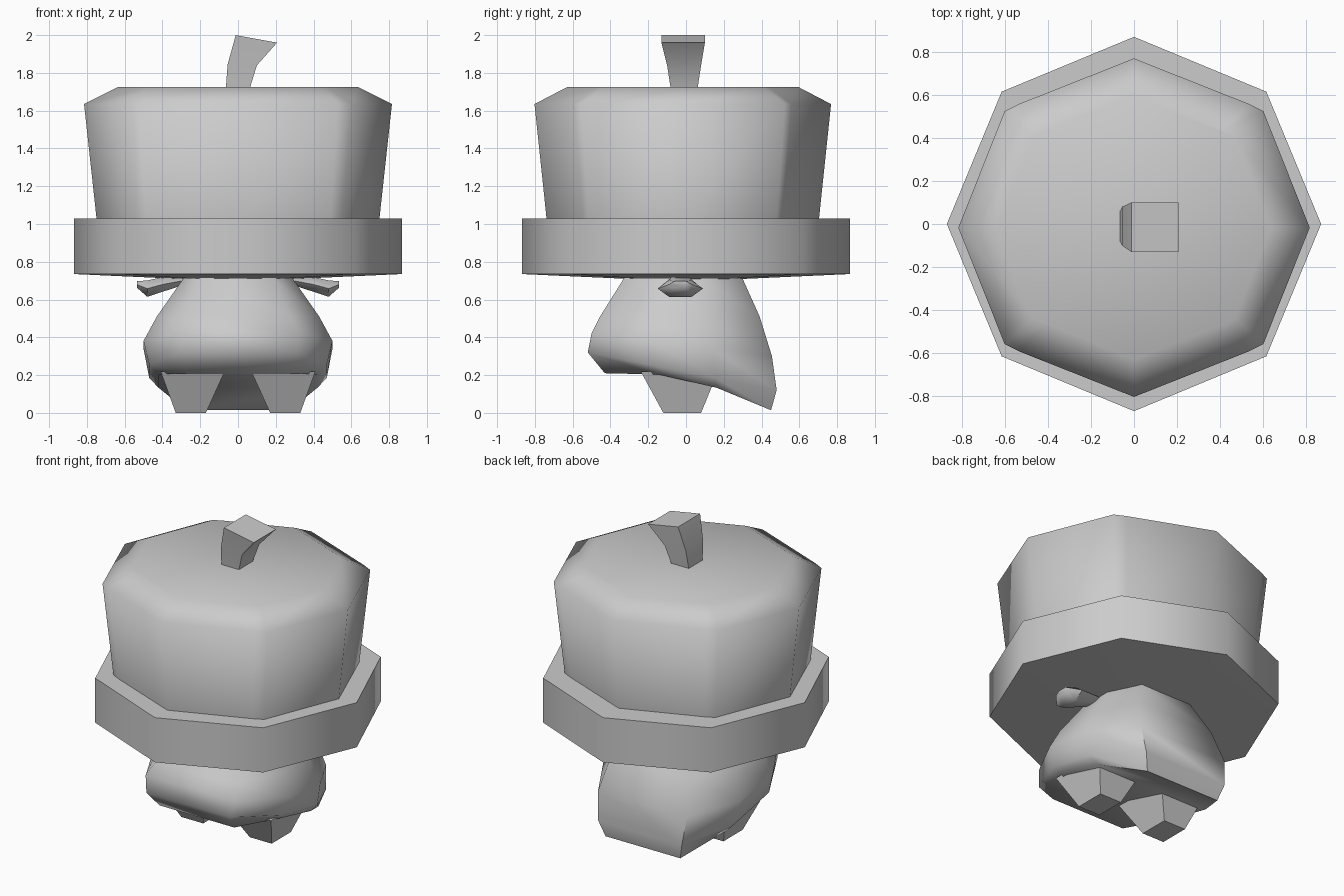
import bpy, bmesh, math

cube = bpy.data.objects.get("Cube")
if cube:
    bpy.data.objects.remove(cube, do_unlink=True)

grey = bpy.data.materials.new("light grey")
grey.use_nodes = True
grey.diffuse_color = (0.6, 0.6, 0.6, 1)
grey.node_tree.nodes["Principled BSDF"].inputs["Base Color"].default_value = (0.6, 0.6, 0.6, 1)


def loft(name, rings, smooth_angle, strip_end=False):
    """Skin a list of equal-length rings and close both ends."""
    bm = bmesh.new()
    vs = [[bm.verts.new(p) for p in ring] for ring in rings]
    n = len(rings[0])
    for a, b in zip(vs, vs[1:]):
        for i in range(n):
            j = (i + 1) % n
            bm.faces.new((a[i], a[j], b[j], b[i]))
    bm.faces.new(vs[0])
    end = vs[-1]
    if strip_end:  # close a bent end with quads running across it
        for i in range(n // 2 - 1):
            bm.faces.new((end[i], end[i + 1], end[n - 2 - i], end[n - 1 - i]))
    else:
        bm.faces.new(end)
    bmesh.ops.recalc_face_normals(bm, faces=bm.faces)
    mesh = bpy.data.meshes.new(name)
    bm.to_mesh(mesh)
    bm.free()
    mesh.materials.append(grey)
    obj = bpy.data.objects.new(name, mesh)
    bpy.context.collection.objects.link(obj)
    bpy.ops.object.select_all(action='DESELECT')
    obj.select_set(True)
    bpy.context.view_layer.objects.active = obj
    bpy.ops.object.shade_smooth_by_angle(angle=math.radians(smooth_angle))
    return obj


def octagon(r, z):
    return [(r * math.cos(k * math.pi / 4), r * math.sin(k * math.pi / 4), z) for k in range(8)]


def rect(x0, x1, y0, y1, z0, z1):
    """Four-sided ring whose height runs from z0 at x0 to z1 at x1."""
    return [(x0, y0, z0), (x1, y0, z1), (x1, y1, z1), (x0, y1, z0)]


# Hat brim: thick octagonal disc with a slightly sagging underside
loft("hat_brim", [octagon(0.868, 1.03), octagon(0.868, 0.735), octagon(0.32, 0.71)], 50)

# Hat crown: octagon with clipped diagonal corners and a bevelled top
quarter = [(0.815, 0), (0.60, 0.54), (0.53, 0.575)]
outline = []
for k in range(4):
    sx, sy = [(1, 1), (-1, 1), (-1, -1), (1, -1)][k]
    pts = quarter if k % 2 == 0 else [(0, 0.785)] + quarter[:0:-1]
    outline += [(sx * x, sy * y) for x, y in pts]


def crown_ring(scale, z):
    return [(x * scale, y * scale - 0.017, z) for x, y in outline]


loft("hat_crown", [crown_ring(0.915, 1.0), crown_ring(1.0, 1.635), crown_ring(0.78, 1.725)], 75)

# Stem: flared, leaning sideways
loft("hat_stem", [rect(-0.065, 0.06, -0.08, 0.06, 1.71, 1.71),
                  rect(-0.055, 0.10, -0.10, 0.08, 1.845, 1.84),
                  rect(-0.012, 0.207, -0.13, 0.10, 2.0, 1.96)], 40)

# Body: squat eight-sided loft whose back end droops into a broad tail
SECTION = [(0.65, -1), (1, -0.35), (1, 0.35), (0.65, 1)]
SECTION += [(-x, y) for x, y in reversed(SECTION)]


def underside(y):
    t = max(0, y + 0.2)
    return 0.21 - 0.1 * t - 0.31 * t * t


def body_ring(rx, y0, y1, z0=None, z1=None):
    ring = []
    for px, py in SECTION:
        f = (py + 1) / 2
        y = y0 + (y1 - y0) * f
        z = underside(y) if z0 is None else z0 + (z1 - z0) * f
        ring.append((rx * px, y, z))
    return ring


loft("body", [body_ring(0.25, -0.29, 0.27, 0.78, 0.78),
              body_ring(0.29, -0.33, 0.30, 0.71, 0.71),
              body_ring(0.43, -0.455, 0.39, 0.51, 0.51),
              body_ring(0.50, -0.50, 0.455, 0.42, 0.30),
              body_ring(0.47, -0.52, 0.48, 0.32, 0.12),
              body_ring(0.42, -0.43, 0.45)], 60, strip_end=True)


def oval(x, yc, zc, ry, rz):
    return [(x, yc + ry * math.cos(k * math.pi / 3), zc + rz * math.sin(k * math.pi / 3))
            for k in range(6)]


def flip(rings, side):
    return [[(side * x, y, z) for x, y, z in ring] for ring in rings]


# Legs and small wings, one pair each
leg = [rect(0.07, 0.41, -0.24, 0.17, 0.22, 0.22), rect(0.17, 0.33, -0.12, 0.08, 0, 0)]
wing = [oval(0.24, -0.02, 0.71, 0.04, 0.02),
        oval(0.40, -0.03, 0.68, 0.09, 0.045),
        oval(0.48, -0.03, 0.658, 0.12, 0.05),
        oval(0.535, -0.03, 0.68, 0.06, 0.02)]
for side, word in ((1, "left"), (-1, "right")):
    loft(word + "_leg", flip(leg, side), 40)
    loft(word + "_wing", flip(wing, side), 60)
